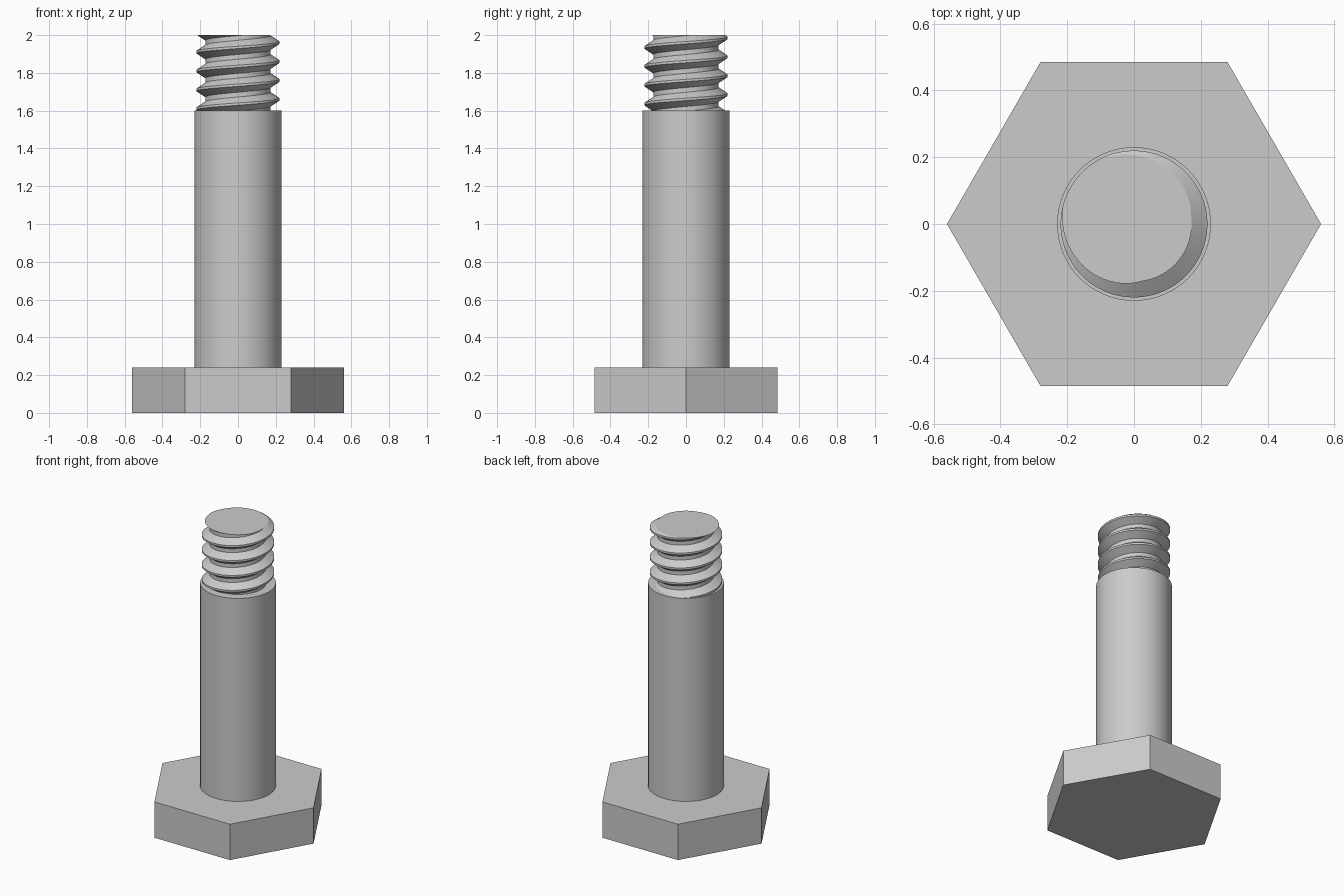
import bpy, bmesh, math
from mathutils import Vector

if "Cube" in bpy.data.objects:
    bpy.data.objects.remove(bpy.data.objects["Cube"])

steel = bpy.data.materials.new("steel_grey")
steel.diffuse_color = (0.6, 0.6, 0.6, 1)
steel.use_nodes = True
steel.node_tree.nodes["Principled BSDF"].inputs["Base Color"].default_value = steel.diffuse_color


def finish(name, bm, smooth=True):
    bmesh.ops.recalc_face_normals(bm, faces=bm.faces)
    mesh = bpy.data.meshes.new(name)
    bm.to_mesh(mesh)
    bm.free()
    mesh.materials.append(steel)
    obj = bpy.data.objects.new(name, mesh)
    bpy.context.collection.objects.link(obj)
    if smooth:
        bpy.ops.object.select_all(action='DESELECT')
        obj.select_set(True)
        bpy.context.view_layer.objects.active = obj
        bpy.ops.object.shade_smooth_by_angle(angle=math.radians(30))
    return obj


def prism(name, sides, radius, z0, z1, smooth):
    bm = bmesh.new()
    ring = [bm.verts.new((radius * math.cos(2 * math.pi * i / sides),
                          radius * math.sin(2 * math.pi * i / sides), z0))
            for i in range(sides)]
    base = bm.faces.new(ring)
    top = bmesh.ops.extrude_face_region(bm, geom=[base], use_keep_orig=True)
    moved = [v for v in top["geom"] if isinstance(v, bmesh.types.BMVert)]
    bmesh.ops.translate(bm, verts=moved, vec=(0, 0, z1 - z0))
    return finish(name, bm, smooth)


# Hexagonal head and smooth shank
prism("hex_head", 6, 0.56, 0, 0.24, False)
prism("shank", 64, 0.23, 0.24, 1.6, True)

# Right-handed helical thread: a flat-crested profile swept past both ends
PITCH, CREST, ROOT, STEPS, TURNS = 0.1, 0.22, 0.173, 64, 12
profile = [(CREST, -PITCH / 16), (CREST, PITCH / 16),
           (ROOT, PITCH * 3 / 8), (ROOT, PITCH * 5 / 8)]
bm = bmesh.new()
rows = []
for i in range(STEPS * TURNS + 1):
    a = 2 * math.pi * i / STEPS
    z = 1.96 - 7 * PITCH + PITCH * i / STEPS
    rows.append([bm.verts.new((r * math.cos(a), r * math.sin(a), z + dz))
                 for r, dz in profile])
for i in range(STEPS * (TURNS - 1)):
    here = rows[i] + [rows[i + STEPS][0]]
    ahead = rows[i + 1] + [rows[i + 1 + STEPS][0]]
    for j in range(4):
        bm.faces.new((here[j], ahead[j], ahead[j + 1], here[j + 1]))

# Trim the thread level at the shank and at the tip, and cap the cuts
for z, direction in ((1.6, -1), (2.0, 1)):
    cut = bmesh.ops.bisect_plane(
        bm, geom=bm.verts[:] + bm.edges[:] + bm.faces[:], dist=1e-6,
        plane_co=Vector((0, 0, z)), plane_no=Vector((0, 0, direction)),
        clear_outer=True)
    rim = [e for e in cut["geom_cut"] if isinstance(e, bmesh.types.BMEdge)]
    bmesh.ops.edgeloop_fill(bm, edges=rim)
finish("thread", bm)
